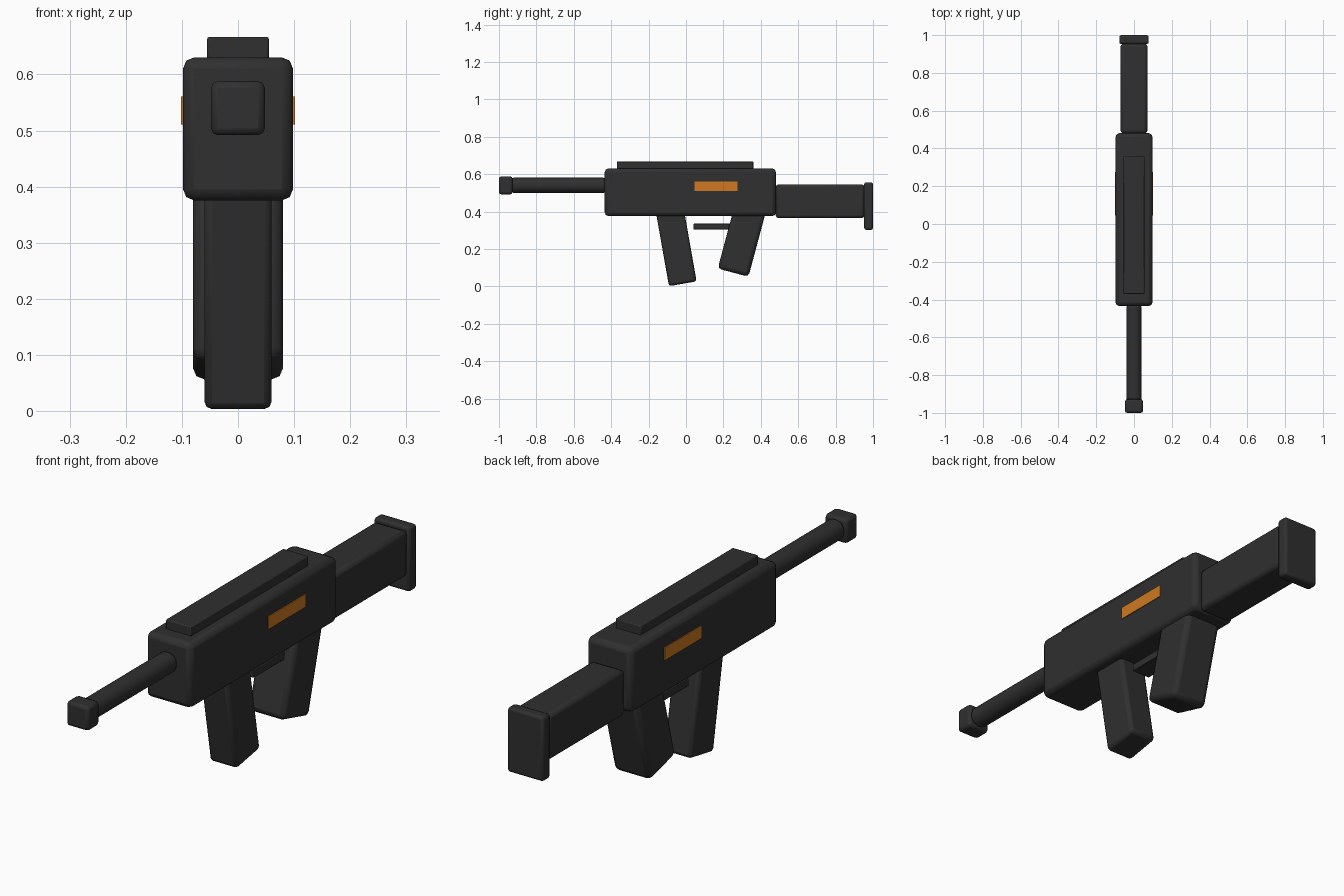
import bpy
from math import radians

cube = bpy.data.objects.get("Cube")
if cube:
    bpy.data.objects.remove(cube, do_unlink=True)


def make_material(name, color):
    mat = bpy.data.materials.new(name)
    mat.use_nodes = True
    mat.diffuse_color = color
    mat.node_tree.nodes["Principled BSDF"].inputs["Base Color"].default_value = color
    return mat


BLACK = make_material("matte black", (0.029, 0.029, 0.029, 1))
ORANGE = make_material("orange accent", (0.62, 0.19, 0.016, 1))


def finish(obj, name, mat, bevel):
    obj.name = name
    obj.data.materials.append(mat)
    bpy.ops.object.transform_apply(location=False, rotation=False, scale=True)
    if bevel:
        mod = obj.modifiers.new("rounded edges", "BEVEL")
        mod.width = bevel
        mod.segments = 2
        mod.limit_method = "ANGLE"
        mod.angle_limit = radians(40)
    bpy.ops.object.shade_smooth_by_angle(angle=radians(25))
    return obj


def box(name, size, center, bevel, tilt=0, mat=BLACK):
    bpy.ops.mesh.primitive_cube_add(size=1, location=center,
                                    rotation=(radians(tilt), 0, 0))
    obj = bpy.context.object
    obj.scale = size
    return finish(obj, name, mat, bevel)


# Main body and top rail
box("receiver", (0.196, 0.915, 0.255), (0, 0.023, 0.503), 0.02)
box("top_rail", (0.11, 0.73, 0.042), (0, -0.005, 0.646), 0.004)

# Barrel and muzzle block
bpy.ops.mesh.primitive_cylinder_add(vertices=24, radius=0.041, depth=0.5,
                                    location=(0, -0.682, 0.54),
                                    rotation=(radians(90), 0, 0))
finish(bpy.context.object, "barrel", BLACK, 0.01)
box("muzzle", (0.096, 0.072, 0.096), (0, -0.964, 0.54), 0.012)

# Shoulder stock
box("stock", (0.142, 0.475, 0.18), (0, 0.717, 0.455), 0.015)
box("butt_plate", (0.156, 0.047, 0.254), (0, 0.9765, 0.429), 0.01)

# Tilted magazine and grip, with the bar between them
box("magazine", (0.12, 0.15, 0.4), (0, -0.052, 0.211), 0.014, tilt=10)
box("grip", (0.16, 0.17, 0.38), (0, 0.301, 0.257), 0.02, tilt=-15)
box("trigger_guard", (0.08, 0.22, 0.03), (0, 0.15, 0.32), 0.002)

# Accent plates on both flanks
for side, label in ((1, "left"), (-1, "right")):
    box(label + "_accent_plate", (0.008, 0.23, 0.05),
        (side * 0.0975, 0.161, 0.536), 0, mat=ORANGE)
